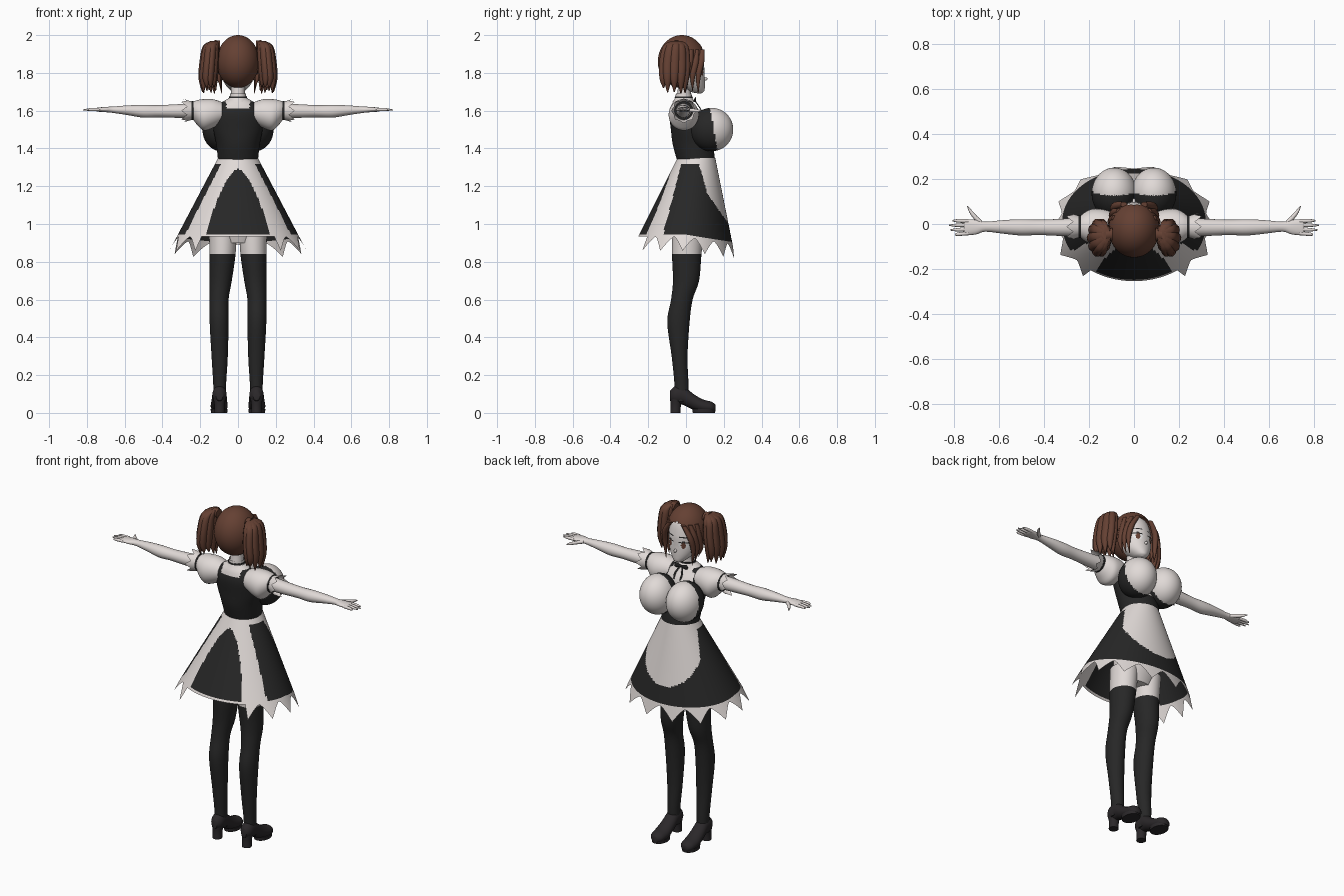
import bpy, bmesh, math, random
from mathutils import Vector

random.seed(4)
cube = bpy.data.objects.get("Cube")
if cube:
    bpy.data.objects.remove(cube, do_unlink=True)

MATERIALS = {}


def material(name, r, g, b):
    mat = bpy.data.materials.new(name)
    mat.use_nodes = True
    mat.diffuse_color = (r, g, b, 1)
    shader = mat.node_tree.nodes["Principled BSDF"]
    shader.inputs["Base Color"].default_value = (r, g, b, 1)
    shader.inputs["Roughness"].default_value = 0.8
    MATERIALS[name] = mat


material("skin", .74, .69, .67)
material("white_cloth", .75, .70, .68)
material("black_cloth", .02, .02, .02)
material("brown_hair", .13, .052, .033)
material("shoe_leather", .024, .021, .023)
material("eye_white", .8, .8, .8)


def finish(name, bm, color, mirror=False, angle=50):
    """Turn a bmesh into an object; color is a name or a rule on face centres."""
    bmesh.ops.recalc_face_normals(bm, faces=bm.faces)
    mesh = bpy.data.meshes.new(name)
    names = []
    for face in bm.faces:
        key = color(face.calc_center_median()) if callable(color) else color
        if key not in names:
            names.append(key)
        face.material_index = names.index(key)
    bm.to_mesh(mesh)
    bm.free()
    for key in names:
        mesh.materials.append(MATERIALS[key])
    obj = bpy.data.objects.new(name, mesh)
    bpy.context.scene.collection.objects.link(obj)
    bpy.ops.object.select_all(action="DESELECT")
    obj.select_set(True)
    bpy.context.view_layer.objects.active = obj
    bpy.ops.object.shade_smooth_by_angle(angle=math.radians(angle))
    if mirror:
        obj.modifiers.new("mirror", "MIRROR").use_mirror_merge = False
    return obj


def smooth_rings(rings, steps):
    """Catmull-Rom interpolation of ring parameters."""
    out = []
    for i in range(len(rings) - 1):
        a, b, c, d = (rings[max(0, min(len(rings) - 1, i + k))] for k in (-1, 0, 1, 2))
        for s in range(steps):
            t = s / steps
            out.append([q + t / 2 * (r - p + t * (2*p - 5*q + 4*r - w + t * (3*q - p - 3*r + w)))
                        for p, q, r, w in zip(a, b, c, d)])
    return out + [list(rings[-1])]


def bridge(bm, rows):
    for low, high in zip(rows, rows[1:]):
        for i in range(len(low)):
            j = (i + 1) % len(low)
            bm.faces.new((low[i], low[j], high[j], high[i]))


def loft(name, axis, rings, color, sides=20, steps=4, mirror=False, caps=True):
    """Rings are (x, y, z, radius_a, radius_b) across the given axis."""
    bm = bmesh.new()
    u, v = [k for k in range(3) if k != axis]
    rows = []
    for ring in smooth_rings(rings, steps):
        row = []
        for i in range(sides):
            a = math.tau * i / sides
            co = Vector(ring[:3])
            co[u] += max(ring[3], .0015) * math.cos(a)
            co[v] += max(ring[4], .0015) * math.sin(a)
            row.append(bm.verts.new(co))
        rows.append(row)
    bridge(bm, rows)
    if caps:
        bm.faces.new(rows[0])
        bm.faces.new(rows[-1])
    return finish(name, bm, color, mirror)


def ball(name, centre, radii, color, mirror=False, keep=None, detail=32):
    bm = bmesh.new()
    bmesh.ops.create_uvsphere(bm, u_segments=detail * 2, v_segments=detail, radius=1)
    for vert in bm.verts:
        vert.co = Vector(c + r * k for c, r, k in zip(centre, radii, vert.co))
    if keep:
        gone = [f for f in bm.faces if not keep(f.calc_center_median())]
        bmesh.ops.delete(bm, geom=gone, context="FACES")
    return finish(name, bm, color, mirror)


# Skirt: flared shell, coloured panels and a pointed trim
HEM_TEETH = 14


def skirt_point(a, z):
    s = (1.35 - z) / .4
    return Vector(((.105 + .21 * s) * math.cos(a), .055 - .06 * s + (.1 + .14 * s) * math.sin(a), z))


def skirt_color(p):
    x, y, z = abs(p.x), p.y, p.z
    if z > 1.315:
        return "white_cloth"
    if y < 0 and z < 1.29 and x < .17 * min(1, (1.29 - z) / .34) ** .6:
        return "black_cloth"
    if y < -.03 - .257 * (1.3 - z):
        return "white_cloth"
    if z > 1.17:
        apron = y > .07 + .31 * (1.31 - z)
    else:
        apron = y > 0 and (x / .175) ** 2 + ((z - 1.17) / .17) ** 2 < 1
    return "white_cloth" if apron else "black_cloth"


def hem(a):
    return .945 - .04 * max(0, math.sin(a))


def tooth_depth(a):
    wave = abs((a / math.tau * HEM_TEETH) % 1 - .5) * 2
    return .012 if math.sin(a) < -.8 else .012 + .075 * wave ** 1.4


angles = [math.tau * i / 168 for i in range(168)]
bm = bmesh.new()
bridge(bm, [[bm.verts.new(skirt_point(a, 1.35 + (hem(a) - 1.35) * r / 50)) for a in angles]
            for r in range(51)])
finish("skirt", bm, skirt_color)
bm = bmesh.new()
bridge(bm, [[bm.verts.new(skirt_point(a, hem(a) - tooth_depth(a) * r / 3)) for a in angles]
            for r in range(4)])
finish("skirt_trim", bm, "white_cloth")


# Torso and bust
def torso_color(p):
    x = abs(p.x)
    if p.y > .03 and x < .085 and p.z > 1.42:
        return "white_cloth"
    strap = .062 < x < .1 and p.z < 1.65
    return "black_cloth" if p.z < 1.61 or strap else "skin"


loft("torso", 2, [(0, .055, 1.33, .105, .1), (0, .035, 1.42, .115, .105), (0, .01, 1.5, .13, .09),
                  (0, -.005, 1.58, .135, .083), (0, -.015, 1.63, .105, .062),
                  (0, -.015, 1.665, .05, .04)], torso_color, sides=72, steps=9)
ball("bust", (.088, .135, 1.5), (.1, .115, .115),
     lambda p: "black_cloth" if p.y < .13 + .17 * (1.6 - p.z) else "white_cloth", mirror=True)
loft("hips", 2, [(0, .01, .9, .1, .07), (0, .015, 1.0, .14, .1), (0, .03, 1.15, .13, .1),
                 (0, .05, 1.33, .1, .09)], "white_cloth")

# Neck, collar and ribbon
loft("neck", 2, [(0, -.015, 1.63, .045, .043), (0, -.01, 1.69, .036, .036),
                 (0, 0, 1.76, .038, .04)], "skin")
loft("collar", 2, [(0, -.012, 1.645, .068, .06), (0, -.012, 1.67, .046, .045),
                   (0, -.012, 1.69, .043, .042)], "white_cloth", caps=False)
loft("choker", 2, [(0, -.012, 1.668, .049, .048), (0, -.012, 1.676, .047, .046)], "black_cloth")
loft("ribbon_bow", 0, [(0, .045, 1.655, .004, .005), (.03, .05, 1.658, .004, .014),
                       (.042, .046, 1.655, .003, .01)], "black_cloth", sides=10, mirror=True)
loft("ribbon_tails", 2, [(.006, .046, 1.655, .005, .003), (.022, .07, 1.62, .006, .003),
                         (.02, .088, 1.59, .004, .003)], "black_cloth", sides=8, mirror=True)


# Head with painted face
def face_color(p):
    if p.y < .03:
        return "skin"
    x = abs(p.x) - .042

    def inside(height, w, h):
        return (x / w) ** 2 + ((p.z - height) / h) ** 2 < 1
    if inside(1.803, .011, .019):
        return "brown_hair"
    if inside(1.822, .026, .005) or inside(1.85, .024, .004):
        return "black_cloth"
    return "eye_white" if inside(1.803, .023, .02) else "skin"


loft("head", 2, [(0, .07, 1.692, .012, .012), (0, .052, 1.705, .036, .045), (0, .025, 1.74, .068, .075),
                 (0, .002, 1.79, .089, .096), (0, -.012, 1.86, .096, .105),
                 (0, -.02, 1.93, .08, .09), (0, -.02, 1.975, .03, .035)],
     face_color, sides=100, steps=12)
ball("nose", (0, .097, 1.768), (.008, .017, .01), "skin", detail=8)


# Hair cap with a parted opening, side locks and bunches
def covered(p):
    arch = .1 * max(0, min(1, (1.935 - p.z) / .09)) ** .6
    return not (p.y > .015 and abs(p.x) < arch)


ball("hair_cap", (0, -.022, 1.86), (.113, .127, .14), "brown_hair", keep=covered, detail=48)
for i in range(3):
    y = .075 - .03 * i
    loft("side_lock", 2, [(.045 + .02 * i, y + .012, 1.925, .014, .012),
                          (.083 + .007 * i, y + .005, 1.86, .016, .018),
                          (.094 + .005 * i, y - .01, 1.78, .012, .014),
                          (.086, y - .01, 1.69 + .015 * i, .001, .001)],
         "brown_hair", sides=10, mirror=True)
for i in range(11):
    a = math.tau * i / 10
    dx, dy = (.032 * math.cos(a), .06 * math.sin(a)) if i < 10 else (0, 0)
    tip = 1.70 + random.uniform(-.012, .03)
    loft("bunch_strand", 2, [(.125 + dx * .3, -.05 + dy * .3, 1.968, .012, .015),
                             (.143 + dx * .7, -.055 + dy * .75, 1.94, .022, .026),
                             (.152 + dx, -.06 + dy, 1.85, .021, .027),
                             (.158 + dx, -.062 + dy, 1.77, .019, .022),
                             (.153 + dx * 1.1, -.062 + dy, tip, .002, .003)],
         "brown_hair", sides=10, mirror=True)
loft("bunch_tie", 0, [(.095, -.045, 1.945, .028, .026), (.125, -.05, 1.95, .026, .024)],
     "brown_hair", mirror=True)

# Sleeves with frilled cuffs
loft("puff_sleeves", 0, [(.085, -.012, 1.59, .06, .055), (.13, -.012, 1.585, .075, .075),
                         (.18, -.012, 1.578, .08, .083), (.215, -.012, 1.59, .066, .066),
                         (.238, -.012, 1.6, .048, .047)], "white_cloth", sides=32, mirror=True)
loft("sleeve_bands", 0, [(.236, -.012, 1.6, .051, .05), (.246, -.012, 1.6, .051, .05)],
     "black_cloth", sides=32, mirror=True)
bm = bmesh.new()
rows = []
for r in range(4):
    row = []
    for i in range(48):
        a = math.tau * i / 48
        reach = (.03 + .03 * abs((i / 6) % 1 - .5) * 2) * r / 3
        radius = .047 + .3 * reach
        row.append(bm.verts.new((.24 + reach, -.012 + radius * math.cos(a), 1.6 + radius * math.sin(a))))
    rows.append(row)
bridge(bm, rows)
finish("sleeve_frills", bm, "white_cloth", mirror=True)

# Arms and hands
loft("arms", 0, [(.2, -.012, 1.6, .042, .04), (.32, -.015, 1.598, .038, .036),
                 (.42, -.015, 1.597, .034, .032), (.5, -.015, 1.597, .036, .034),
                 (.58, -.013, 1.602, .03, .026), (.66, -.012, 1.605, .022, .017),
                 (.7, -.014, 1.606, .032, .014), (.745, -.014, 1.606, .035, .01),
                 (.755, -.014, 1.606, .028, .006)], "skin", mirror=True)
for i, length in enumerate((.795, .815, .82, .805)):
    y = -.041 + .018 * i
    loft("finger", 0, [(.735, y, 1.606, .009, .009), (.78, y * 1.1, 1.606, .008, .008),
                       (length, y * 1.15, 1.604, .003, .003)], "skin", sides=10, mirror=True)
loft("thumbs", 0, [(.675, .002, 1.604, .012, .01), (.705, .03, 1.602, .014, .01),
                   (.728, .058, 1.6, .012, .008), (.74, .078, 1.599, .003, .003)],
     "skin", sides=10, mirror=True)

# Legs with long stockings
loft("legs", 2, [(.097, -.025, .06, .034, .036), (.097, -.024, .15, .034, .037),
                 (.097, -.034, .3, .043, .042), (.1, -.04, .48, .05, .059),
                 (.1, -.022, .6, .05, .057), (.092, 0, .7, .059, .069),
                 (.082, .004, .84, .069, .078), (.08, .012, .98, .074, .085)],
     lambda p: "skin" if p.z > .84 else "black_cloth", sides=32, steps=5, mirror=True)

# Heeled shoes
loft("shoe_uppers", 1, [(.098, -.086, .09, .018, .025), (.098, -.06, .095, .036, .045),
                        (.098, -.015, .092, .038, .05), (.099, .04, .058, .042, .042),
                        (.1, .09, .036, .045, .035), (.1, .135, .03, .039, .029),
                        (.1, .156, .025, .018, .018)], "shoe_leather", sides=24, mirror=True)
loft("shoe_heels", 2, [(.098, -.056, 0, .027, .027), (.098, -.054, .04, .027, .027),
                       (.098, -.052, .085, .034, .033)], "shoe_leather", mirror=True)
loft("shoe_soles", 2, [(.1, .095, 0, .043, .059), (.1, .095, .02, .045, .061)],
     "shoe_leather", sides=28, mirror=True)
